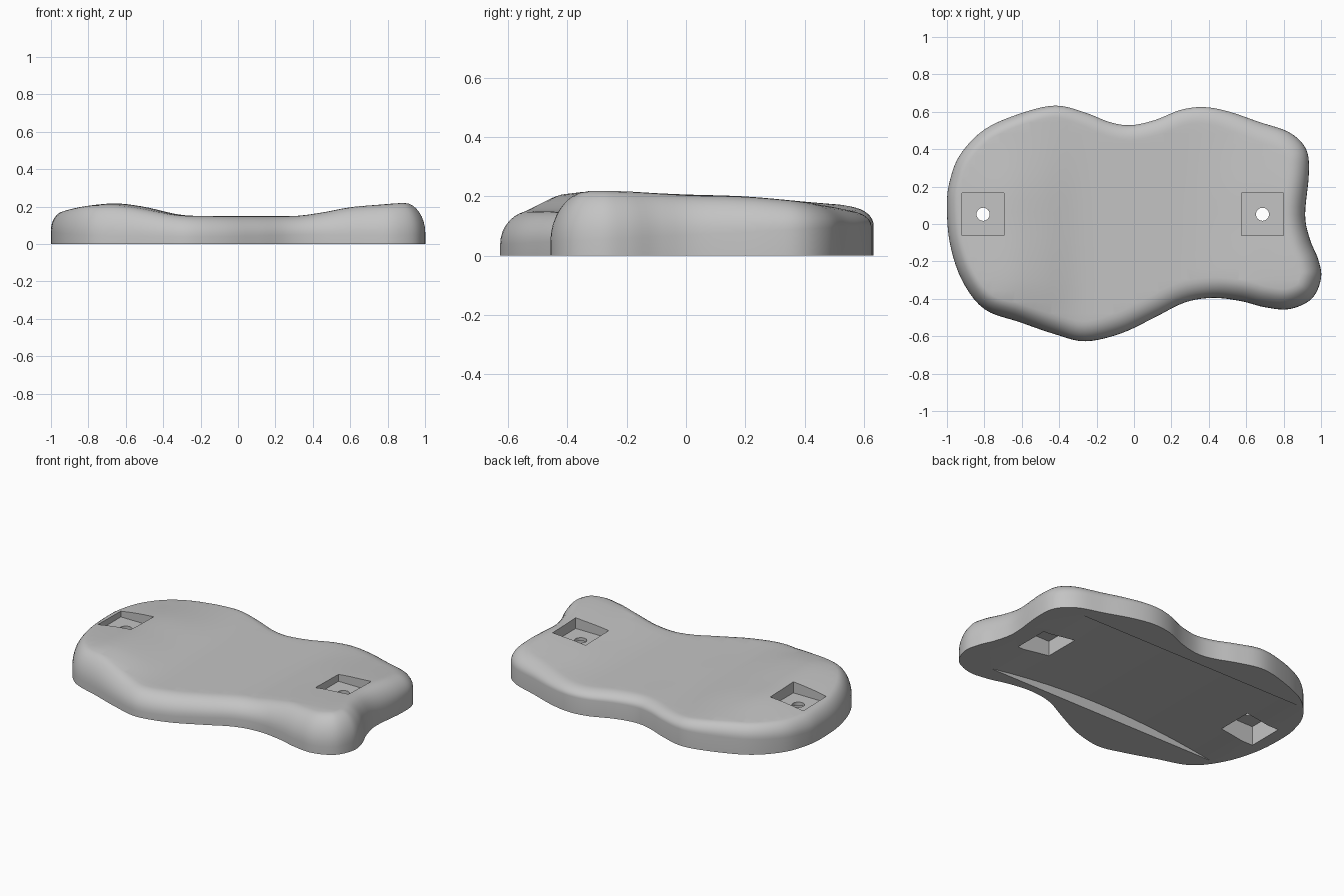
import bpy, bmesh, math
from mathutils import Vector

cube = bpy.data.objects.get("Cube")
if cube:
    bpy.data.objects.remove(cube, do_unlink=True)

grey = bpy.data.materials.new("plain_grey")
grey.use_nodes = True
COLOUR = (0.55, 0.55, 0.55, 1)
grey.diffuse_color = COLOUR
grey.node_tree.nodes["Principled BSDF"].inputs["Base Color"].default_value = COLOUR

# wavy plan outline, clockwise from the right end
OUTLINE = [(-1, .1), (-.985, .23), (-.93, .37), (-.8, .505), (-.61, .59), (-.42, .633),
           (-.26, .595), (-.13, .545), (-.02, .528), (.11, .555), (.25, .61), (.375, .625),
           (.51, .6), (.67, .545), (.83, .49), (.92, .4), (.935, .27), (.915, .05),
           (.94, -.08), (.985, -.19), (1, -.29), (.95, -.4), (.83, -.455), (.7, -.445),
           (.57, -.412), (.42, -.395), (.27, -.42), (.11, -.5), (-.07, -.585),
           (-.26, -.627), (-.42, -.59), (-.61, -.525), (-.8, -.455), (-.92, -.3), (-.985, -.1)]
# deck height along x, and how much of the raised ends remains along y
DECK = [(-1, .165), (-.94, .178), (-.8, .203), (-.65, .215), (-.5, .197), (-.32, .158),
        (-.2, .15), (.3, .15), (.45, .168), (.6, .195), (.75, .208), (.88, .217), (1, .213)]
RISE = [(-.65, .25), (-.5, .65), (-.35, 1), (-.2, 1), (0, .87), (.2, .77), (.45, .43), (.65, .2)]


def spline(points, steps):
    """Closed Catmull-Rom curve through the points."""
    pts = [Vector(p) for p in points]
    n, out = len(pts), []
    for i in range(n):
        a, b, c, d = (pts[(i + k) % n] for k in (-1, 0, 1, 2))
        for s in range(steps):
            t = s / steps
            out.append(0.5 * (2 * b + (c - a) * t + (2 * a - 5 * b + 4 * c - d) * t * t
                              + (3 * b - a - 3 * c + d) * t ** 3))
    return out


def lookup(table, x):
    """Smooth cubic reading of a table."""
    x = max(table[0][0], min(table[-1][0], x))
    last = len(table) - 1
    i = next(k for k in range(last) if x <= table[k + 1][0])

    def slope(k):
        lo, hi = table[max(k - 1, 0)], table[min(k + 1, last)]
        return (hi[1] - lo[1]) / (hi[0] - lo[0])

    (x0, z0), (x1, z1) = table[i], table[i + 1]
    w = x1 - x0
    t = (x - x0) / w
    s = t * t * (3 - 2 * t)
    return (z0 + (z1 - z0) * s + w * slope(i) * t * (1 - t) ** 2
            - w * slope(i + 1) * t * t * (1 - t))


def deck_height(x, y):
    return .15 + (lookup(DECK, x) - .15) * lookup(RISE, y)


def add_object(name, bm):
    bmesh.ops.recalc_face_normals(bm, faces=bm.faces)
    mesh = bpy.data.meshes.new(name)
    bm.to_mesh(mesh)
    bm.free()
    mesh.materials.append(grey)
    obj = bpy.data.objects.new(name, mesh)
    bpy.context.collection.objects.link(obj)
    return obj


# body: vertical wall, rounded rim, then a shaped deck
plan = spline(OUTLINE, 5)
n = len(plan)
inward = []
for i in range(n):
    t = (plan[(i + 1) % n] - plan[i - 1]).normalized()
    inward.append(Vector((t.y, -t.x)))
bm = bmesh.new()
rings = [[bm.verts.new((p.x, p.y, 0)) for p in plan]]
STEPS = 8
for k in range(STEPS + 1):
    a = k / STEPS * math.pi / 2
    ring = []
    for p, d in zip(plan, inward):
        r = max(.06, min(.11, .095 + .03 * (p.x - p.y)))
        base = .07 + .05 * p.y
        q = p + d * r * (1 - math.cos(a))
        z = base + (deck_height(q.x, q.y) - base) * math.sin(a)
        ring.append(bm.verts.new((q.x, q.y, 1 if k == STEPS else z)))
    rings.append(ring)
for lo, hi in zip(rings, rings[1:]):
    for i in range(n):
        j = (i + 1) % n
        bm.faces.new((lo[i], lo[j], hi[j], hi[i]))
bm.faces.new(rings[0])
bm.faces.new(rings[-1])


def slice_deck(position, normal):
    faces = [f for f in bm.faces if all(v.co.z > .9 for v in f.verts)]
    geom = set(faces)
    for f in faces:
        geom.update(f.edges, f.verts)
    bmesh.ops.bisect_plane(bm, geom=list(geom), plane_co=position, plane_no=normal)


for i in range(-23, 24):
    slice_deck((i * .04 + .003, 0, 0), (1, 0, 0))
for i in range(-9, 10):
    slice_deck((0, i * .06 + .003, 0), (0, 1, 0))
for v in bm.verts:
    if v.co.z > .9:
        v.co.z = deck_height(v.co.x, v.co.y)
bmesh.ops.triangulate(bm, faces=[f for f in bm.faces if len(f.verts) > 4])
body = add_object("body", bm)


def cut(cutter):
    cutter.hide_render = True
    mod = body.modifiers.new("cut", 'BOOLEAN')
    mod.operation, mod.solver, mod.object = 'DIFFERENCE', 'EXACT', cutter
    bpy.context.view_layer.objects.active = body
    bpy.ops.object.modifier_apply(modifier=mod.name)
    bpy.data.objects.remove(cutter, do_unlink=True)


def box(name, x, y, z0, z1, size):
    b = bmesh.new()
    bmesh.ops.create_cube(b, size=1)
    for v in b.verts:
        v.co = (x + v.co.x * size, y + v.co.y * size, (z0 + z1) / 2 + v.co.z * (z1 - z0))
    return add_object(name, b)


# shallow arched recess along the underside
START, LENGTH, RISE_MAX = -.85, 1.61, .065
b = bmesh.new()
profile = [(START, -.05)]
for i in range(33):
    t = i / 32
    profile.append((START + LENGTH * t, RISE_MAX * 4 * t * (1 - t) - .0005))
profile.append((START + LENGTH, -.05))
sides = [[b.verts.new((x, y, z)) for x, z in profile] for y in (-.345, .445)]
for side in sides:
    b.faces.new(side)
for i in range(len(profile)):
    j = (i + 1) % len(profile)
    b.faces.new((sides[0][i], sides[0][j], sides[1][j], sides[1][i]))
cut(add_object("arch_cutter", b))

# square pockets above and below, joined by a bolt hole
for x in (-.807, .687):
    cut(box("top_pocket_cutter", x, .052, .14, .4, .226))
    cut(box("bottom_pocket_cutter", x, .052, -.1, .12, .226))
    b = bmesh.new()
    bmesh.ops.create_cone(b, cap_ends=True, segments=32, radius1=.035, radius2=.035, depth=.08)
    bmesh.ops.translate(b, verts=b.verts, vec=(x, .052, .13))
    cut(add_object("hole_cutter", b))

bpy.ops.object.select_all(action='DESELECT')
body.select_set(True)
bpy.context.view_layer.objects.active = body
bpy.ops.object.shade_smooth_by_angle(angle=math.radians(35))
